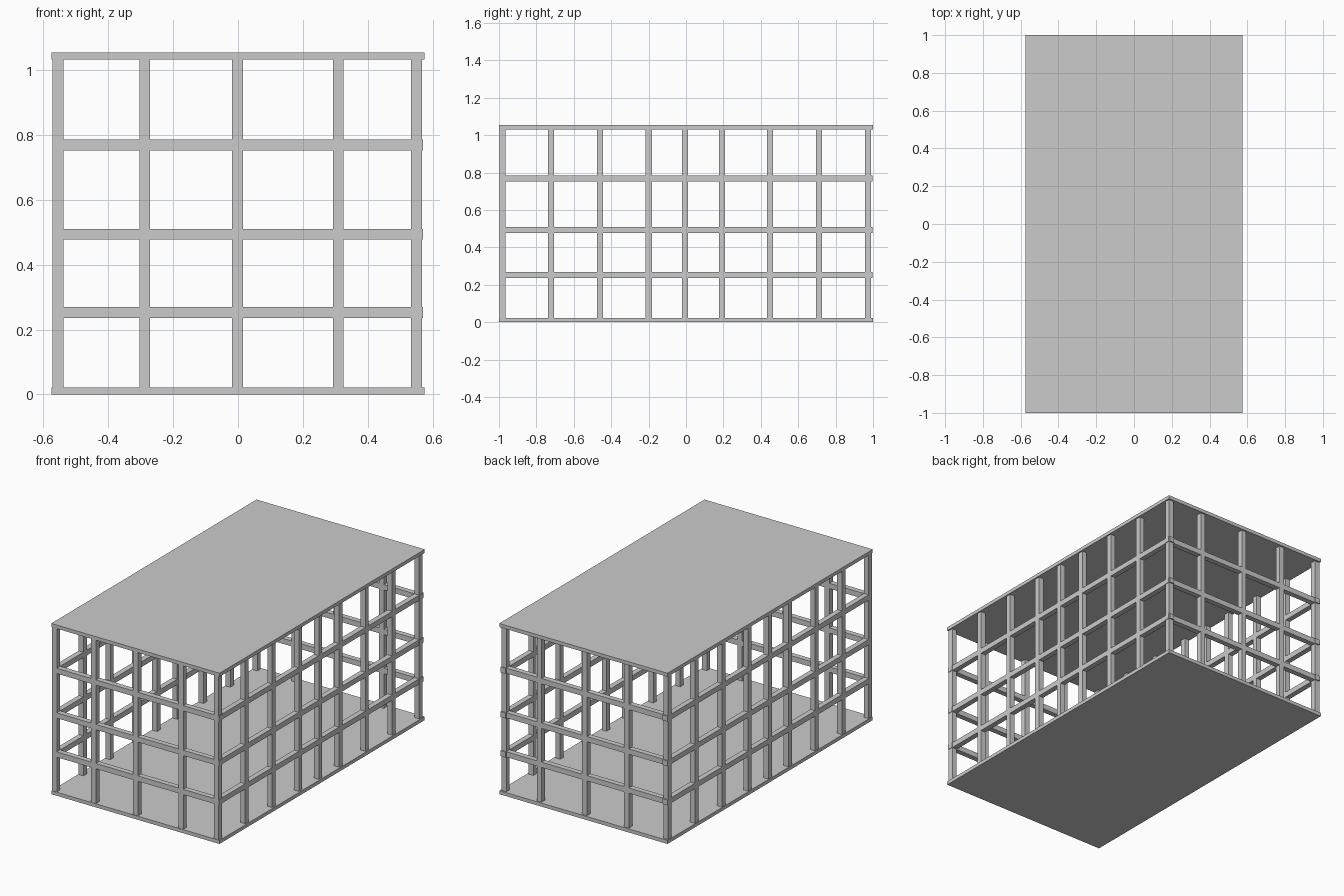
import bpy, bmesh
from mathutils import Matrix, Vector

if "Cube" in bpy.data.objects:
    bpy.data.objects.remove(bpy.data.objects["Cube"])


def box(name, lo, hi):
    lo, hi = Vector(lo), Vector(hi)
    size, mid = hi - lo, (lo + hi) / 2
    bm = bmesh.new()
    bmesh.ops.create_cube(bm, size=1, matrix=Matrix.Translation(mid) @ Matrix.Diagonal((*size, 1)))
    mesh = bpy.data.meshes.new(name)
    bm.to_mesh(mesh)
    bm.free()
    ob = bpy.data.objects.new(name, mesh)
    bpy.context.collection.objects.link(ob)
    return ob


T = 0.033                      # post and beam thickness
HX, HY = 0.574, 1.0            # slab half sizes
SLAB, TOP = 0.022, 1.053       # slab thickness, total height

# Post and beam starting coordinates
xs = [-0.571, -0.304, -0.018, 0.292, 0.533]
ys = [-0.997, -0.738, -0.476, -0.216, -0.021, 0.176, 0.432, 0.694, 0.957]
zs = [0.236, 0.477, 0.752]

# Floor and roof slabs
box("floor_slab", (-HX, -HY, 0), (HX, HY, SLAB))
box("roof_slab", (-HX, -HY, TOP - SLAB), (HX, HY, TOP))

# Posts around the perimeter
for i, x in enumerate(xs):
    for j, y in enumerate(ys):
        if i in (0, len(xs) - 1) or j in (0, len(ys) - 1):
            box(f"post_{i}_{j}", (x, y, SLAB), (x + T, y + T, TOP - SLAB))

# Horizontal beams on all four sides
for k, z in enumerate(zs):
    for side, y in (("front", ys[0]), ("back", ys[-1])):
        box(f"{side}_beam_{k}", (-0.571, y, z), (0.569, y + T, z + T))
    for side, x in (("left", xs[0]), ("right", xs[-1])):
        box(f"{side}_beam_{k}", (x, -0.997, z), (x + T, 0.997, z + T))
